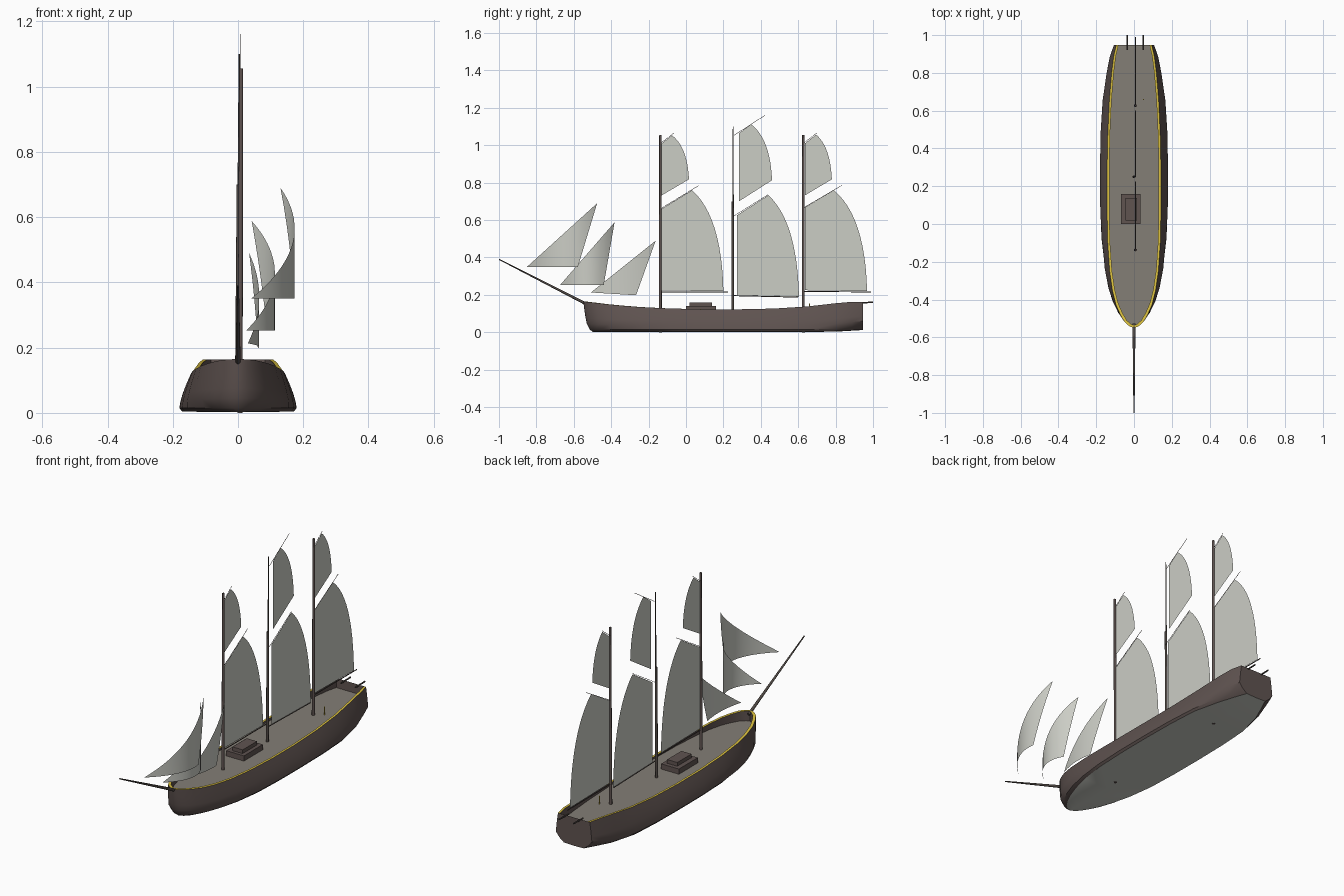
import bpy, bmesh, math
from mathutils import Vector

if "Cube" in bpy.data.objects:
    bpy.data.objects.remove(bpy.data.objects["Cube"])


def material(name, rgb):
    m = bpy.data.materials.new(name)
    m.diffuse_color = (*rgb, 1)
    m.use_nodes = True
    m.node_tree.nodes["Principled BSDF"].inputs["Base Color"].default_value = m.diffuse_color
    return m


HULL = material("hull_brown", (0.115, 0.087, 0.081))
DECK = material("deck_grey", (0.23, 0.21, 0.18))
GOLD = material("rail_gold", (0.72, 0.54, 0.05))
WOOD = material("spar_brown", (0.08, 0.066, 0.058))
SAIL = material("sail_canvas", (0.60, 0.61, 0.56))


def make(name, bm, *mats):
    me = bpy.data.meshes.new(name)
    bm.to_mesh(me)
    bm.free()
    for m in mats:
        me.materials.append(m)
    ob = bpy.data.objects.new(name, me)
    bpy.context.collection.objects.link(ob)
    return ob


def smooth(ob, angle=35):
    bpy.ops.object.select_all(action='DESELECT')
    ob.select_set(True)
    bpy.context.view_layer.objects.active = ob
    bpy.ops.object.shade_smooth_by_angle(angle=math.radians(angle))


def spar(name, a, b, r1, r2, mat=WOOD, sides=12):
    a, b = Vector(a), Vector(b)
    bm = bmesh.new()
    bmesh.ops.create_cone(bm, cap_ends=True, segments=sides, radius1=r1,
                          radius2=r2, depth=(b - a).length)
    rot = (b - a).to_track_quat('Z', 'Y')
    for v in bm.verts:
        v.co = rot @ v.co + (a + b) / 2
    smooth(make(name, bm, mat))


def box(name, lo, hi, mat):
    bm = bmesh.new()
    bmesh.ops.create_cube(bm, size=1)
    for v in bm.verts:
        v.co = [l + (c + 0.5) * (h - l) for c, l, h in zip(v.co, lo, hi)]
    return make(name, bm, mat)


def lerp_table(table, s):
    for (s0, v0), (s1, v1) in zip(table, table[1:]):
        if s <= s1:
            return v0 + (v1 - v0) * (s - s0) / (s1 - s0)
    return table[-1][1]


# Hull: lofted half sections, mirrored. Station, rail half width, widest half width
STATIONS = [(0, 0, 0), (.002, .014, .017), (.007, .028, .034), (.02, .05, .06),
            (.045, .072, .088), (.08, .095, .114), (.13, .114, .138),
            (.2, .129, .158), (.3, .139, .172), (.42, .143, .179),
            (.55, .143, .18), (.68, .139, .177), (.8, .131, .166),
            (.9, .119, .148), (.96, .108, .13), (1, .094, .108)]
SHEER = [(0, .165), (.03, .16), (.1, .147), (.2, .135), (.35, .124), (.5, .122),
         (.65, .124), (.8, .138), (.9, .155), (.96, .163), (1, .163)]
LOWER = [(0, .7), (.1, .82), (.25, .95), (.85, .95), (1, .55)]
RISE = [(0, 0), (.88, 0), (1, .010)]             # bottom lifting at the stern
DECK_Z, STERN, LEVELS = .112, .947, 6


def section(s, rail, wide):
    top = lerp_table(SHEER, s)
    f = lerp_table(LOWER, s)
    up = lerp_table(RISE, s)
    base = .015 + 2 * up
    pts = [(0, -.50, 0.002 + up), (wide * f, -.50, .004 + up)]
    for i in range(LEVELS):                      # outer side with tumblehome
        h = i / (LEVELS - 1)
        w = wide + (rail - wide) * h ** 1.4
        if i == 0:
            w *= min(1, (1 + f) / 2 + .025)
        pts.append((w, -.515 - .034 * h ** .5, base + (top - base) * h))
    inner = max(0, rail - .012)
    pts += [(inner, -.540, top), (inner, -.540, DECK_Z), (0, -.540, DECK_Z)]
    return [(x, y0 + (STERN - y0) * s, z) for x, y0, z in pts]


bm = bmesh.new()
rings = [[bm.verts.new(p) for p in section(*st)] for st in STATIONS]
n = len(rings[0])
for a, b in zip(rings, rings[1:]):
    for j in range(n - 1):
        f = bm.faces.new((a[j], b[j], b[j + 1], a[j + 1]))
        # bottom, side, rail top, bulwark, deck by column
        f.material_index = {0: 2, n - 4: 3, n - 2: 1}.get(j, 0)
last = rings[-1]
crown = bm.verts.new((0, STERN, last[n - 4].co.z))
bm.faces.new(last[:n - 3] + [crown])             # transom
bmesh.ops.remove_doubles(bm, verts=bm.verts, dist=1e-5)
bmesh.ops.mirror(bm, geom=bm.verts[:] + bm.edges[:] + bm.faces[:],
                 axis='X', merge_dist=1e-5)
bmesh.ops.recalc_face_normals(bm, faces=bm.faces)
smooth(make("hull", bm, HULL, DECK, SAIL, GOLD))

# Deck house
box("deck_house_base", (-.07, 0, DECK_Z - .005), (.035, .16, .14), HULL)
box("deck_house_top", (-.045, .018, .135), (.015, .138, .16), HULL)

# Masts and bowsprit
spar("fore_mast", (.006, -.137, 0), (.010, -.137, 1.055), .008, .006, HULL)
spar("main_mast_lower", (-.002, .25, .05), (.002, .25, .70), .0075, .006)
spar("main_mast_upper", (.002, .252, .68), (.004, .252, 1.10), .0035, .002)
spar("mizzen_mast", (.006, .627, 0), (.010, .627, 1.055), .008, .006, HULL)
spar("bowsprit", (0, -.53, .15), (0, -.999, .39), .008, .003)

# Stern davits and deck post
for i, x in enumerate((-.035, .05)):
    spar(f"stern_davit_{i}", (x, .92, .158), (x, 1.0, .16), .004, .004, sides=8)
spar("deck_post", (.05, .66, DECK_Z), (.05, .66, .155), .003, .003, GOLD, 8)

SX = .008


# Gaff sails: throat, peak, clew, tack as (y, z), leech bowed outward
def gaff_sail(name, throat, peak, clew, tack):
    cy, cz = clew[0] - .009, clew[1] + .74 * (peak[1] - clew[1])
    pts = [throat]
    for i in range(13):
        t = i / 12
        k0, k1, k2 = (1 - t) ** 2, 2 * t * (1 - t), t * t
        pts.append((k0 * peak[0] + k1 * cy + k2 * clew[0],
                    k0 * peak[1] + k1 * cz + k2 * clew[1]))
    pts.append(tack)
    b = bmesh.new()
    b.faces.new([b.verts.new((SX, y, z)) for y, z in pts])
    make(name, b, SAIL)


gaff_sail("fore_sail", (-.13, .66), (.032, .76), (.20, .22), (-.13, .224))
gaff_sail("fore_topsail", (-.13, 1.01), (-.075, 1.053), (.016, .818), (-.13, .732))
gaff_sail("main_sail", (.273, .626), (.44, .733), (.604, .19), (.273, .198))
gaff_sail("main_topsail", (.283, 1.064), (.348, 1.112), (.46, .813), (.283, .70))
gaff_sail("mizzen_sail", (.636, .668), (.79, .76), (.968, .22), (.636, .225))
gaff_sail("mizzen_topsail", (.636, 1.01), (.695, 1.057), (.78, .818), (.636, .732))

# Gaffs and booms: y, z at each end, radius
for name, y0, z0, y1, z1, r in (
        ("fore_gaff", -.137, .66, .07, .786, .0011),
        ("fore_top_gaff", -.137, 1.01, -.065, 1.065, .001),
        ("fore_boom", -.137, .216, .225, .216, .0025),
        ("main_gaff", .25, .618, .44, .737, .001),
        ("main_top_gaff", .255, 1.052, .422, 1.16, .0011),
        ("main_boom", .25, .196, .60, .188, .0025),
        ("mizzen_gaff", .627, .665, .834, .786, .0011),
        ("mizzen_top_gaff", .627, 1.01, .70, 1.066, .001),
        ("mizzen_boom", .627, .218, .99, .216, .0025)):
    spar(name, (SX, y0, z0), (SX, y1, z1), r, r, sides=8)


# Jibs: triangles bent sideways as upright curved sheets
def jib(name, tack, clew, head, bend):
    (a, fa), (b_, fb), (c, fc) = bend

    def x_at(y):
        return (fa * (y - b_) * (y - c) / ((a - b_) * (a - c))
                + fb * (y - a) * (y - c) / ((b_ - a) * (b_ - c))
                + fc * (y - a) * (y - b_) / ((c - a) * (c - b_)))
    n1, n2 = 12, 6
    ys = [tack[0] + (clew[0] - tack[0]) * i / n1 for i in range(n1)]
    ys += [clew[0] + (head[0] - clew[0]) * i / n2 for i in range(n2 + 1)]
    b = bmesh.new()
    cols = []
    for y in ys:
        hi = lerp_table([tack, head], y)
        lo = lerp_table([tack, clew, head], y)
        cols.append([b.verts.new((x_at(y), y, z)) for z in (lo, hi)])
    for p, q in zip(cols, cols[1:]):
        b.faces.new((p[0], q[0], q[1], p[1]))
    bmesh.ops.remove_doubles(b, verts=b.verts, dist=1e-5)
    smooth(make(name, b, SAIL))


jib("flying_jib", (-.85, .35), (-.578, .35), (-.475, .69),
    ((-.85, .04), (-.65, .17), (-.475, .13)))
jib("middle_jib", (-.674, .252), (-.44, .252), (-.382, .588),
    ((-.674, .025), (-.52, .113), (-.382, .042)))
jib("inner_jib", (-.508, .213), (-.267, .198), (-.162, .49),
    ((-.508, .03), (-.34, .065), (-.162, .034)))
